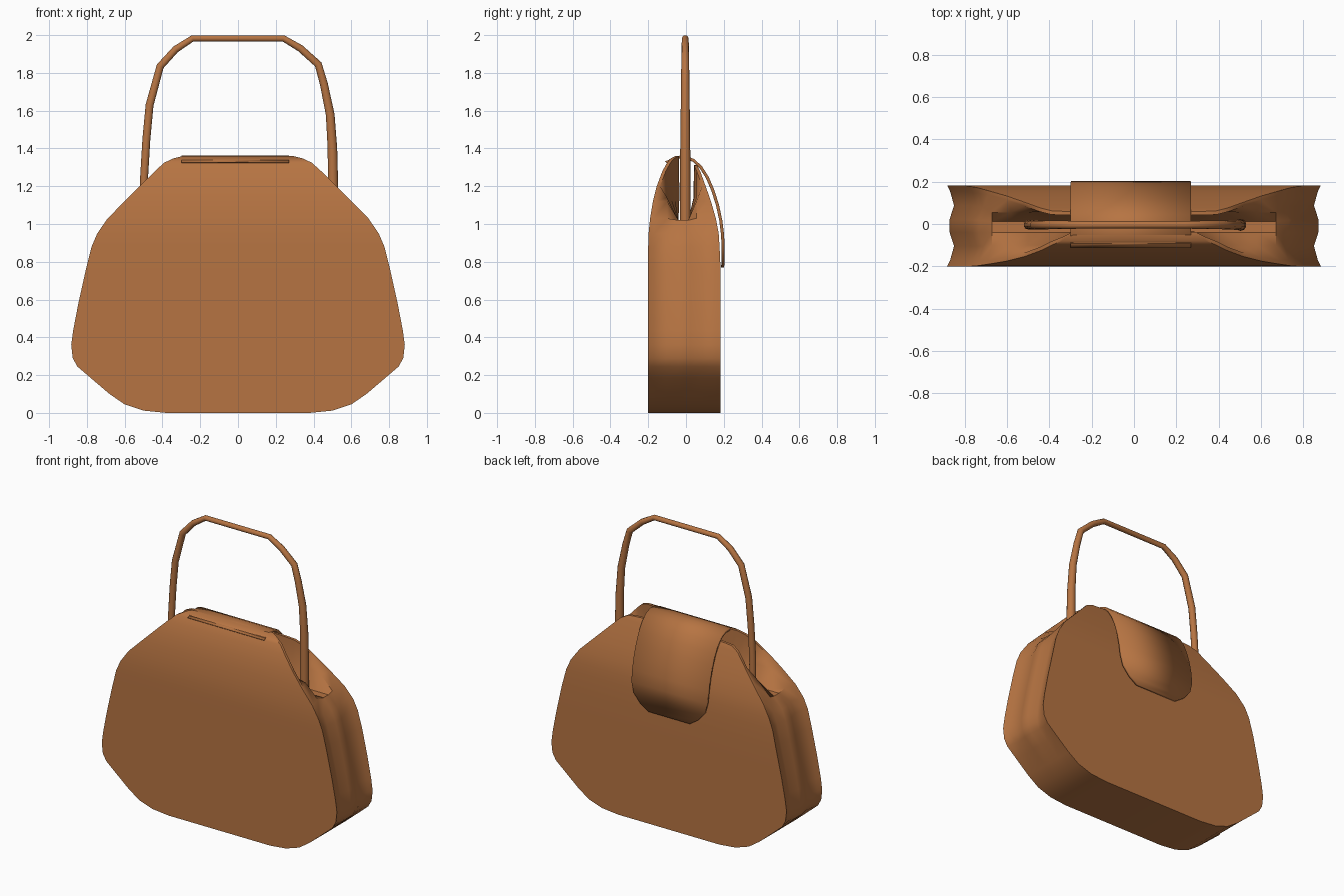
import bpy, bmesh, math

cube = bpy.data.objects.get("Cube")
if cube:
    bpy.data.objects.remove(cube, do_unlink=True)

leather = bpy.data.materials.new("tan leather")
leather.use_nodes = True
TAN = (0.47, 0.175, 0.055, 1)
leather.diffuse_color = TAN
bsdf = leather.node_tree.nodes["Principled BSDF"]
bsdf.inputs["Base Color"].default_value = TAN
bsdf.inputs["Roughness"].default_value = 0.6


def lerp(a, b, t):
    return a + (b - a) * t


def sample(table, z):
    """Piecewise linear lookup in a list of (key, value)."""
    if z <= table[0][0]:
        return table[0][1]
    for (a, va), (b, vb) in zip(table, table[1:]):
        if z <= b:
            return lerp(va, vb, (z - a) / (b - a))
    return table[-1][1]


def finish(ob, angle=40):
    ob.data.materials.append(leather)
    bpy.ops.object.select_all(action='DESELECT')
    ob.select_set(True)
    bpy.context.view_layer.objects.active = ob
    bpy.ops.object.shade_smooth_by_angle(angle=math.radians(angle))


def mesh_object(name, bm):
    bmesh.ops.recalc_face_normals(bm, faces=bm.faces)
    me = bpy.data.meshes.new(name)
    bm.to_mesh(me)
    bm.free()
    ob = bpy.data.objects.new(name, me)
    bpy.context.collection.objects.link(ob)
    return ob


# Bag body: half outline (x, z), panel depth by height, and pleated gusset
outline = [(.38, 0), (.5, .012), (.6, .045), (.68, .1), (.78, .185), (.85, .245),
           (.875, .29), (.883, .36), (.872, .44), (.845, .58), (.805, .76), (.775, .88),
           (.745, .95), (.69, 1.03), (.6, 1.12), (.52, 1.2), (.44, 1.28), (.39, 1.325),
           (.34, 1.348), (.29, 1.36)]
front_y = [(.93, -.2), (1.03, -.19), (1.12, -.175), (1.2, -.155), (1.28, -.125),
           (1.325, -.1), (1.348, -.08), (1.36, -.055)]
back_y = [(.8, .183), (.95, .173), (1.03, .158), (1.12, .132), (1.2, .104),
          (1.28, .075), (1.31, .06)]
slices = [0, .08, .25, .42, .58, .75, .92, 1]
pleat = [0, .015, .033, .012, .012, .033, .015, 0]
FLOOR = 1.02


def section(x, z):
    """Points from the front panel to the back panel for one outline point."""
    zb = min(z, 1.3) + .2 * max(0, z - 1.3)
    yf, yb = sample(front_y, z), sample(back_y, zb)
    pts = []
    if z <= FLOOR:
        weight = min(1, max(0, (z - .1) / .25))
        for u, d in zip(slices, pleat):
            pts.append((x - d * weight, lerp(yf, yb, u), z))
    else:
        # mouth of the bag: thin rims with a valley between them
        mid = min(z, 1.14)
        pts = [(x, yf, z), (x, yf + .018, z),
               (x - .02, max(yf + .02, -.1), mid), (x - .02, -.04, FLOOR),
               (x - .02, .012, FLOOR), (x - .02, min(yb - .02, .055), mid),
               (x, yb - .018, zb), (x, yb, zb)]
    return pts


bm = bmesh.new()
sides = []
for s in (1, -1):
    sides.append([[bm.verts.new((s * x, y, z)) for x, y, z in section(*p)] for p in outline])
right, left = sides
last = len(slices) - 1
for i in range(len(outline) - 1):
    for rows in sides:
        for k in range(last):
            bm.faces.new((rows[i][k], rows[i + 1][k], rows[i + 1][k + 1], rows[i][k + 1]))
    for k in (0, last):
        bm.faces.new((left[i][k], right[i][k], right[i + 1][k], left[i + 1][k]))
for i in (0, len(outline) - 1):
    for k in range(last):
        bm.faces.new((left[i][k], right[i][k], right[i][k + 1], left[i][k + 1]))
finish(mesh_object("bag_body", bm))

# Closing flap: arched strip from the front panel over to the back
flap_path = [(-.1, 1.322, .285), (-.08, 1.348, .285), (-.05, 1.361, .285), (0, 1.362, .285),
             (.045, 1.343, .285), (.085, 1.305, .285), (.12, 1.25, .285), (.15, 1.18, .285),
             (.175, 1.1, .285), (.192, 1.02, .285), (.202, .94, .283), (.204, .87, .265),
             (.204, .81, .215), (.202, .77, .155)]
bm = bmesh.new()
rows = [[bm.verts.new((s * w - .015, y, z)) for s in (-1, 1)] for y, z, w in flap_path]
for a, b in zip(rows, rows[1:]):
    bm.faces.new((a[0], a[1], b[1], b[0]))
flap = mesh_object("closing_flap", bm)
for poly in flap.data.polygons:
    # normals face outward (up and to the back)
    if poly.normal.y + poly.normal.z < 0:
        poly.flip()
solid = flap.modifiers.new("thickness", 'SOLIDIFY')
solid.thickness = .016
solid.offset = -1
finish(flap)

# Carrying handle: round strap on an angular arch
handle_path = [(-.5, 1.0, 1), (-.497, 1.25, 1), (-.485, 1.45, 1), (-.468, 1.63, 1),
               (-.412, 1.835, .95), (-.33, 1.925, .9), (-.24, 1.983, .8),
               (.24, 1.983, .8), (.33, 1.93, .9), (.425, 1.845, .95), (.455, 1.74, 1),
               (.488, 1.58, 1.1), (.5, 1.4, 1.2), (.503, 1.2, 1.3), (.503, 1.0, 1.3)]
curve = bpy.data.curves.new("handle", 'CURVE')
curve.dimensions = '3D'
curve.bevel_depth = .022
curve.bevel_resolution = 3
curve.use_fill_caps = True
spline = curve.splines.new('POLY')
spline.points.add(len(handle_path) - 1)
for p, (x, z, r) in zip(spline.points, handle_path):
    p.co = (x, -.004, z, 1)
    p.radius = r
handle = bpy.data.objects.new("handle", curve)
bpy.context.collection.objects.link(handle)
bpy.ops.object.select_all(action='DESELECT')
handle.select_set(True)
bpy.context.view_layer.objects.active = handle
bpy.ops.object.convert(target='MESH')
finish(bpy.context.view_layer.objects.active)
